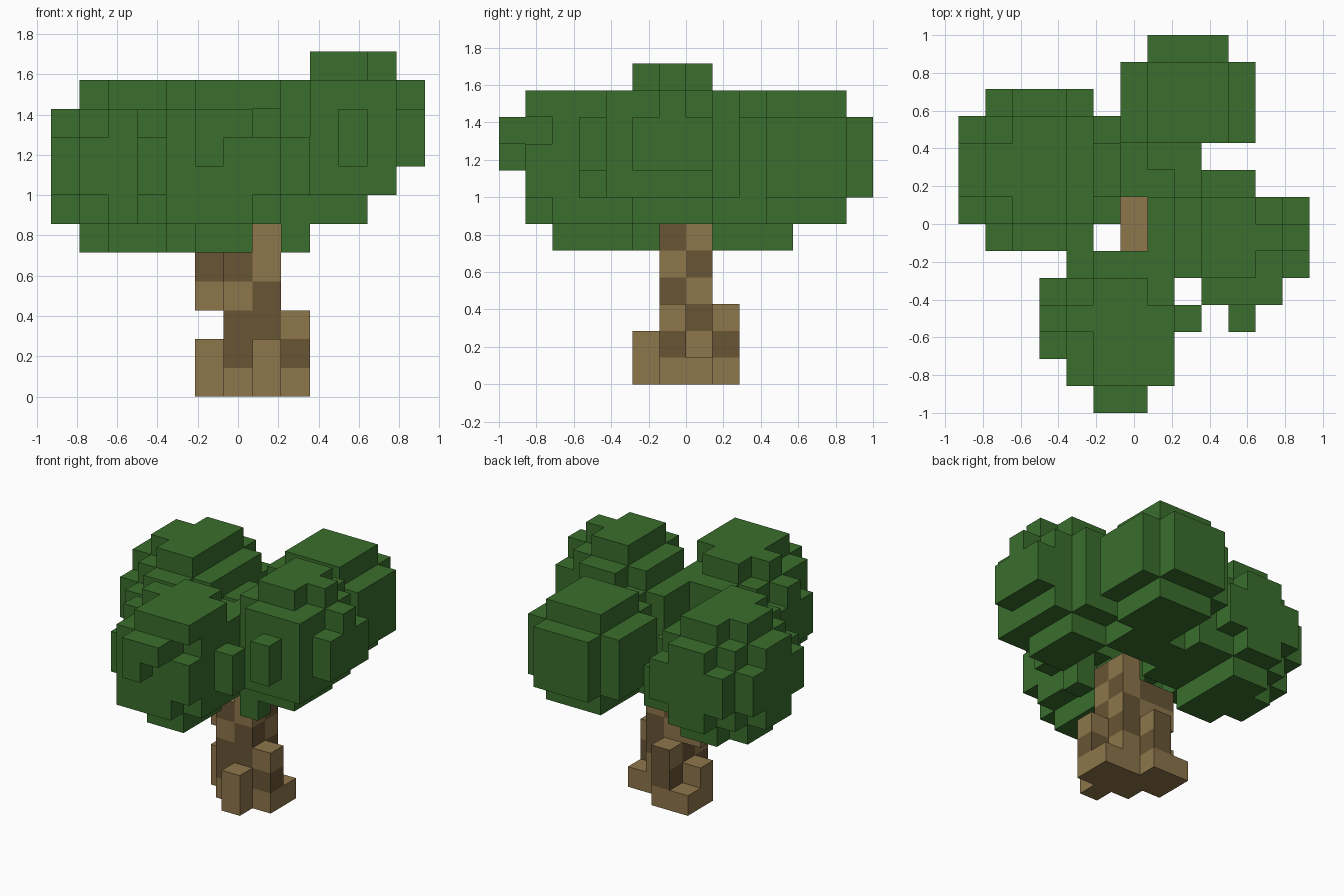
import bpy
import bmesh
from mathutils import Vector

if "Cube" in bpy.data.objects:
    bpy.data.objects.remove(bpy.data.objects["Cube"])

UNIT = 1 / 7                       # edge of one block
WIDTH, DEPTH, HEIGHT = 13, 14, 12  # whole tree, in blocks


def material(name, rgb):
    mat = bpy.data.materials.new(name)
    mat.use_nodes = True
    colour = (*rgb, 1)
    mat.diffuse_color = colour
    mat.node_tree.nodes["Principled BSDF"].inputs["Base Color"].default_value = colour
    return mat


leaf = material("leaf green", (0.042, 0.158, 0.026))
bark = material("light bark", (0.27, 0.18, 0.07))
dark_bark = material("dark bark", (0.138, 0.09, 0.035))


def box(xs, ys, zs):
    """Blocks within inclusive spans along each axis."""
    return {(x, y, z)
            for x in range(xs[0], xs[-1] + 1)
            for y in range(ys[0], ys[-1] + 1)
            for z in range(zs[0], zs[-1] + 1)}


def ball(centre, radius):
    """Blocks whose middles lie inside a sphere."""
    centre = Vector(centre)
    whole = box([0, WIDTH - 1], [0, DEPTH - 1], [0, HEIGHT - 1])
    return {cell for cell in whole if (Vector(cell) - centre).length <= radius}


# Leaf clumps: a stepped ball each, with a few sprigs added or trimmed
front = ball((5.3, 2.9, 7.5), 2.85)
front |= box([5], [0], [8, 9]) | box([6], [0], [9]) | box([5, 7], [1, 3], [10])

left = ball((2.4, 8.5, 7.5), 3)
left |= box([4], [6, 11], [7, 8]) | box([5], [7, 10], [6, 7])

right = ball((9.5, 5.8, 8.5), 2.865)
right |= box([10], [3], [8, 9]) | box([12], [6], [8, 10])
right |= box([9, 11], [6], [11]) | box([8], [5], [5, 6])
right -= box([8], [4], [5, 11]) | box([11], [8], [5, 11])

back = ball((8, 11, 8), 2.5)
back |= box([6], [9], [7])
back -= box([9], [9], [6, 10])

# Low bridge of leaves joining the clumps
bridge = box([5, 8], [8, 9], [6, 7])

# Trunk core with root stubs of different heights and one side knot
trunk = box([6, 7], [6, 7], [0, 4]) | box([7], [6, 7], [5]) | box([5], [7], [3, 4])
for x, y, top in ((5, 7, 1), (5, 8, 0), (6, 8, 2), (7, 5, 1), (8, 6, 2), (8, 7, 0)):
    trunk |= box([x], [y], [0, top])

parts = {"front_foliage": front, "left_foliage": left, "right_foliage": right,
         "back_foliage": back, "foliage_bridge": bridge - left - right - back}
solid = trunk.union(*parts.values())

# Heights of dark bark on the front and back, by column
DARK_BANDS = {5: [4], 6: [1, 2, 4], 7: [2, 3], 8: [1]}


def bark_index(cell, axis):
    """Chequered bark on the sides, banded bark on front and back."""
    x, y, z = cell
    if axis == 0:
        return int(z > 0 and (y + z) % 2)
    return int(axis == 1 and z in DARK_BANDS[x])


def leaf_index(cell, axis):
    return 0


def skin(name, cells, mats, rule):
    """Outer block faces as one flat-shaded mesh."""
    bm = bmesh.new()
    offset = Vector((WIDTH, DEPTH, 0)) / 2
    axes = [Vector(row) for row in ((1, 0, 0), (0, 1, 0), (0, 0, 1))]
    for cell in sorted(cells):
        for axis, normal in enumerate(axes):
            u, v = axes[axis - 2], axes[axis - 1]
            for side in (0, 1):
                step = normal if side else -normal
                if tuple(int(c) for c in Vector(cell) + step) in solid:
                    continue
                start = Vector(cell) + normal * side - offset
                loop = [start, start + u, start + u + v, start + v]
                if not side:
                    loop.reverse()
                face = bm.faces.new([bm.verts.new(p * UNIT) for p in loop])
                face.material_index = rule(cell, axis)
    bmesh.ops.remove_doubles(bm, verts=bm.verts, dist=UNIT / 100)
    mesh = bpy.data.meshes.new(name)
    bm.to_mesh(mesh)
    bm.free()
    for mat in mats:
        mesh.materials.append(mat)
    bpy.context.collection.objects.link(bpy.data.objects.new(name, mesh))


for part_name, part_cells in parts.items():
    skin(part_name, part_cells, [leaf], leaf_index)
skin("trunk", trunk, [bark, dark_bark], bark_index)
